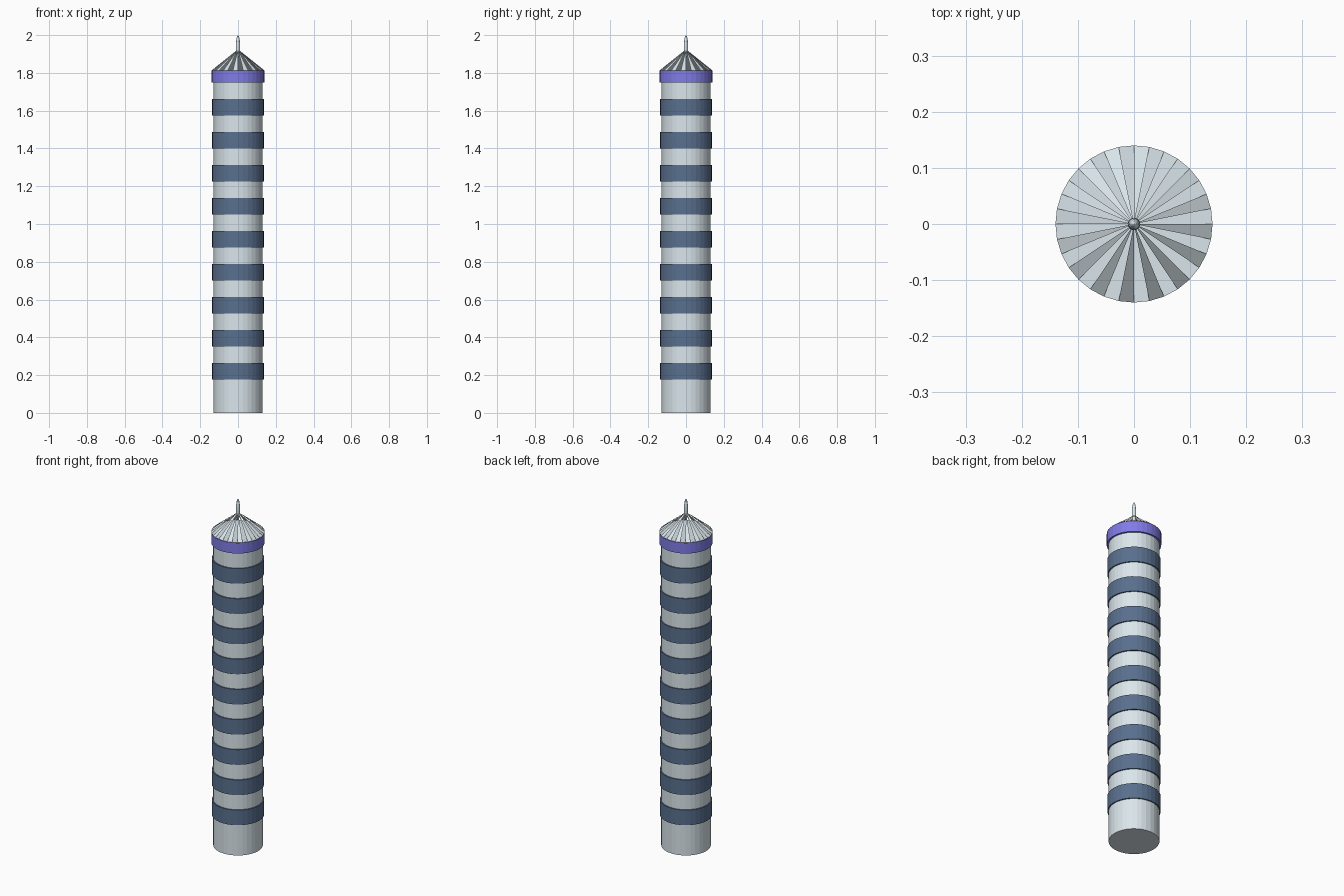
import bpy, bmesh
from math import sin, cos, tau

if "Cube" in bpy.data.objects:
    bpy.data.objects.remove(bpy.data.objects["Cube"])

N = 32


def material(name, color):
    m = bpy.data.materials.new(name)
    m.diffuse_color = (*color, 1)
    m.use_nodes = True
    m.node_tree.nodes["Principled BSDF"].inputs["Base Color"].default_value = m.diffuse_color
    return m


PALE = material("pale_grey", (0.70, 0.79, 0.83))
NAVY = material("navy", (0.10, 0.16, 0.27))
BLUE = material("blue", (0.22, 0.20, 0.80))


def add_object(name, bm, mat):
    me = bpy.data.meshes.new(name)
    bm.to_mesh(me)
    bm.free()
    me.materials.append(mat)
    ob = bpy.data.objects.new(name, me)
    bpy.context.collection.objects.link(ob)
    return ob


def circle(bm, r, z):
    return [bm.verts.new((r * cos(tau * i / N), r * sin(tau * i / N), z))
            for i in range(N)]


def lathe(name, profile, mat, caps=False):
    bm = bmesh.new()
    rings = [circle(bm, r, z) for r, z in profile]
    for a, b in zip(rings, rings[1:]):
        for i in range(N):
            j = (i + 1) % N
            bm.faces.new((a[i], a[j], b[j], b[i]))
    if caps:
        bm.faces.new(rings[0][::-1])
        bm.faces.new(rings[-1])
    return add_object(name, bm, mat)


# Tower shaft
R = 0.13
lathe("shaft", [(R, 0), (R, 1.80)], PALE, caps=True)

# Raised navy bands
for k in range(9):
    z = 0.178 + k * 0.1745
    lathe(f"band_{k + 1}", [(R, z), (0.137, z), (0.137, z + 0.087), (R, z + 0.087)], NAVY)

# Blue collar below the roof
lathe("collar", [(R, 1.75), (0.14, 1.75), (0.14, 1.812)], BLUE)

# Roof: flat base disc with every other slope panel open
bm = bmesh.new()
rim = circle(bm, 0.14, 1.813)
bm.faces.new(rim)
apex = bm.verts.new((0, 0, 1.925))
for i in range(1, N, 2):
    bm.faces.new((rim[i], rim[(i + 1) % N], apex))
add_object("roof", bm, PALE)

# Slender finial
bm = bmesh.new()
bmesh.ops.create_uvsphere(bm, u_segments=16, v_segments=10, radius=1)
for v in bm.verts:
    v.co = (v.co.x * 0.011, v.co.y * 0.011, 1.94 + v.co.z * 0.06)
add_object("finial", bm, PALE)
